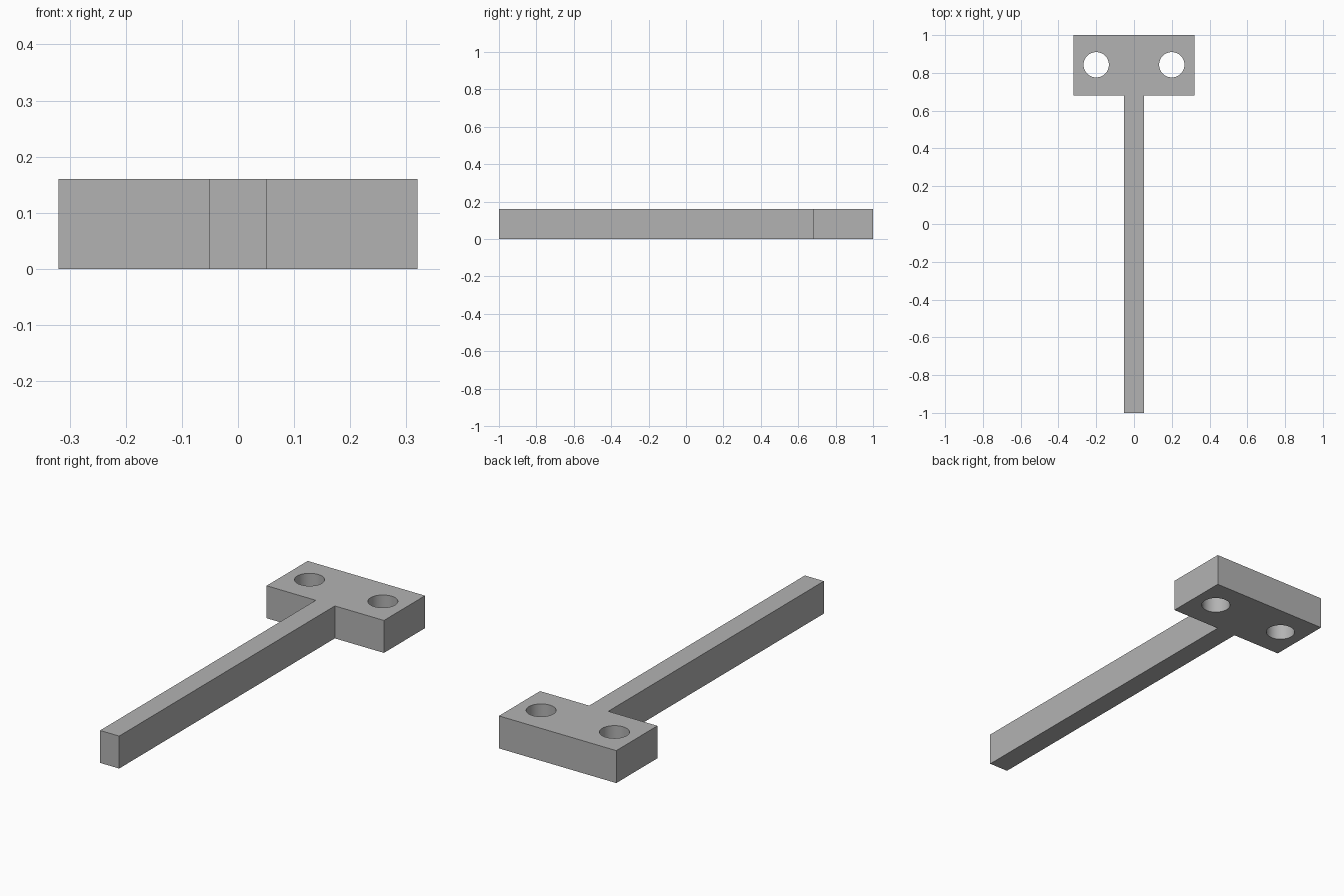
import bpy
import bmesh
import math

cube = bpy.data.objects.get("Cube")
if cube:
    bpy.data.objects.remove(cube, do_unlink=True)

HEIGHT = 0.16
HEAD_X, HEAD_Y = 0.32, 0.68      # head half width, front edge of head
SHAFT_X = 0.052                  # shaft half width
HOLE_X, HOLE_Y, HOLE_R = 0.2, 0.843, 0.067

grey = bpy.data.materials.new("plain grey")
grey.use_nodes = True
colour = (0.45, 0.45, 0.45, 1)
grey.diffuse_color = colour
grey.node_tree.nodes["Principled BSDF"].inputs["Base Color"].default_value = colour

# T-shaped body: half outline mirrored, then extruded upwards
half = [(SHAFT_X, -1), (SHAFT_X, HEAD_Y), (HEAD_X, HEAD_Y), (HEAD_X, 1)]
outline = half + [(-x, y) for x, y in reversed(half)]
bm = bmesh.new()
base = bm.faces.new([bm.verts.new((x, y, 0)) for x, y in outline])
top = bmesh.ops.extrude_face_region(bm, geom=[base])["geom"]
bmesh.ops.translate(bm, vec=(0, 0, HEIGHT),
                    verts=[v for v in top if isinstance(v, bmesh.types.BMVert)])
bmesh.ops.recalc_face_normals(bm, faces=bm.faces)
mesh = bpy.data.meshes.new("t_bar")
bm.to_mesh(mesh)
bm.free()
mesh.materials.append(grey)
body = bpy.data.objects.new("t_bar", mesh)
bpy.context.collection.objects.link(body)

# Two round through holes in the head
cutters = []
for side, name in ((1, "left"), (-1, "right")):
    bpy.ops.mesh.primitive_cylinder_add(vertices=64, radius=HOLE_R, depth=HEIGHT * 2,
                                        location=(side * HOLE_X, HOLE_Y, HEIGHT / 2))
    cutter = bpy.context.object
    cutter.name = name + "_hole_cutter"
    cutter.hide_render = True
    cutter.data.materials.append(grey)
    cut = body.modifiers.new(name + "_hole", "BOOLEAN")
    cut.operation = "DIFFERENCE"
    cut.solver = "EXACT"
    cut.object = cutter
    cutters.append(cutter)

# Apply the cuts, drop the cutters and smooth only the hole walls
bpy.ops.object.select_all(action="DESELECT")
body.select_set(True)
bpy.context.view_layer.objects.active = body
for name in [m.name for m in body.modifiers]:
    bpy.ops.object.modifier_apply(modifier=name)
for cutter in cutters:
    bpy.data.objects.remove(cutter, do_unlink=True)
bpy.ops.object.shade_smooth_by_angle(angle=math.radians(30))
